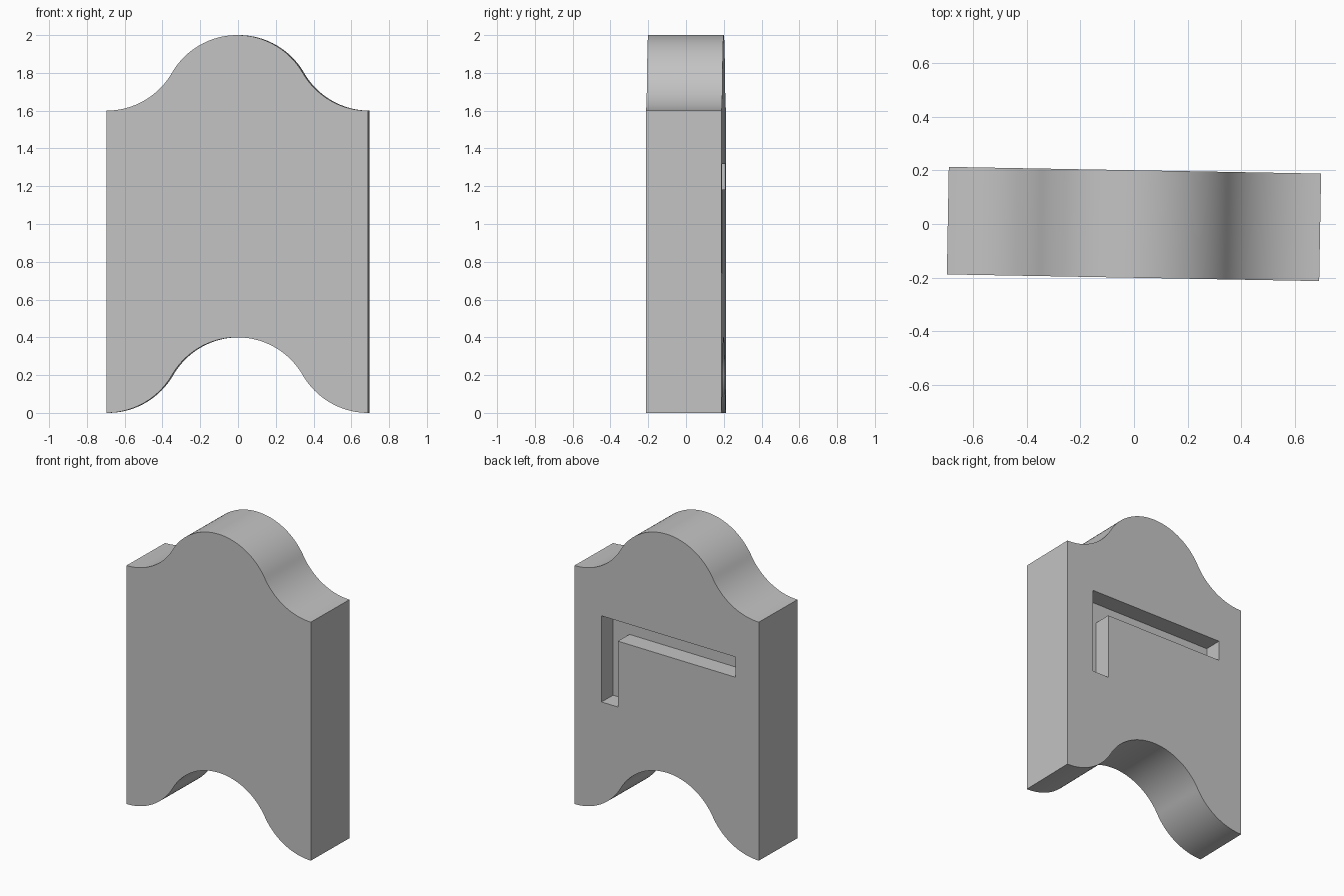
import bpy
import bmesh
from math import sin, cos, pi, radians, sqrt

if "Cube" in bpy.data.objects:
    bpy.data.objects.remove(bpy.data.objects["Cube"], do_unlink=True)

R = 0.4                 # radius of every arc
HALF_WIDTH = R * sqrt(3)
HALF_DEPTH = 0.2
HEIGHT = 1.6
STEPS = 24
SLOT_DEPTH = 0.12
TURN = radians(-1.03)

grey = bpy.data.materials.new("plain_grey")
grey.use_nodes = True
colour = (0.55, 0.55, 0.55, 1)
grey.diffuse_color = colour
grey.node_tree.nodes["Principled BSDF"].inputs["Base Color"].default_value = colour


def extrude_profile(name, points, y0, y1):
    """Solid from an outline in the XZ plane, running from y0 to y1."""
    bm = bmesh.new()
    face = bm.faces.new([bm.verts.new((x, y0, z)) for x, z in points])
    grown = bmesh.ops.extrude_face_region(bm, geom=[face])["geom"]
    new_verts = [g for g in grown if isinstance(g, bmesh.types.BMVert)]
    bmesh.ops.translate(bm, verts=new_verts, vec=(0, y1 - y0, 0))
    bmesh.ops.recalc_face_normals(bm, faces=bm.faces)
    mesh = bpy.data.meshes.new(name)
    bm.to_mesh(mesh)
    bm.free()
    mesh.materials.append(grey)
    obj = bpy.data.objects.new(name, mesh)
    bpy.context.collection.objects.link(obj)
    return obj


# S-shaped half wave: convex arc from the crown, then concave arc to the shoulder
angles = [pi / 3 * i / STEPS for i in range(STEPS + 1)]
half = [(R * sin(a), R * cos(a)) for a in angles]
half += [(HALF_WIDTH - R * sin(a), R - R * cos(a)) for a in reversed(angles[:-1])]
wave = [(-x, z) for x, z in reversed(half[1:])] + half

# Tile body: the same wave along the top and the bottom
outline = wave + [(x, z + HEIGHT) for x, z in reversed(wave)]
tile = extrude_profile("wave_tile", outline, -HALF_DEPTH, HALF_DEPTH)

# L-shaped slot cut into the back
slot = [(0.49, 0.74), (0.49, 1.318), (-0.516, 1.318),
        (-0.516, 1.182), (0.367, 1.182), (0.367, 0.74)]
cutter = extrude_profile("slot_cutter", slot, HALF_DEPTH - SLOT_DEPTH, HALF_DEPTH + 0.1)
cutter.hide_render = True

bpy.ops.object.select_all(action='DESELECT')
tile.select_set(True)
bpy.context.view_layer.objects.active = tile
cut = tile.modifiers.new("slot", 'BOOLEAN')
cut.operation = 'DIFFERENCE'
cut.solver = 'EXACT'
cut.object = cutter
bpy.ops.object.modifier_apply(modifier=cut.name)
bpy.data.objects.remove(cutter, do_unlink=True)

bpy.ops.object.shade_smooth_by_angle(angle=radians(30))
tile.rotation_euler.z = TURN
